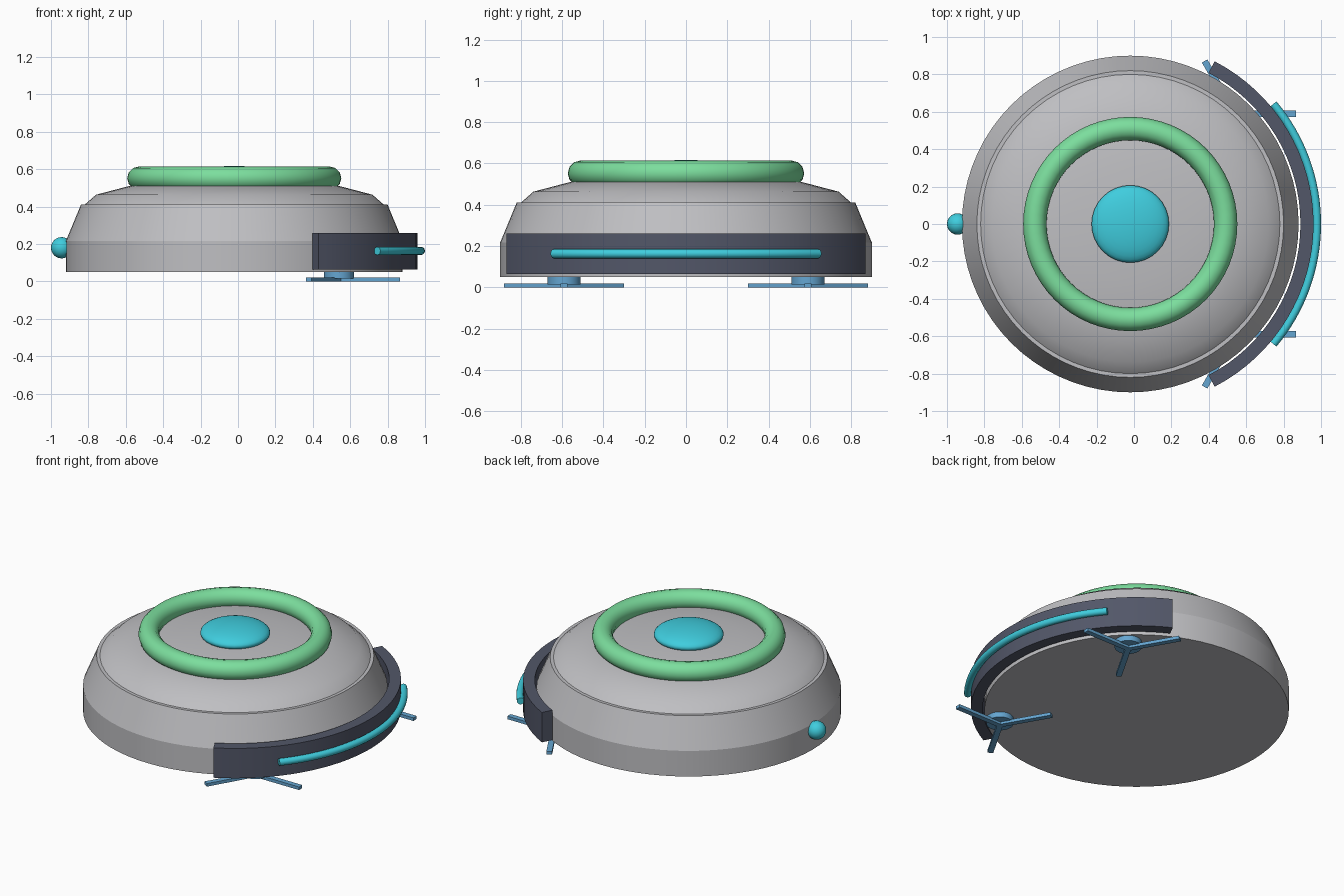
import bpy, bmesh, math
from mathutils import Matrix

if "Cube" in bpy.data.objects:
    bpy.data.objects.remove(bpy.data.objects["Cube"])

CX = -0.02  # axis of the round body


def mat(name, r, g, b):
    m = bpy.data.materials.new(name)
    m.diffuse_color = (r, g, b, 1)
    m.use_nodes = True
    m.node_tree.nodes["Principled BSDF"].inputs["Base Color"].default_value = m.diffuse_color
    return m


GREY = mat("light grey", 0.52, 0.52, 0.54)
GREEN = mat("mint green", 0.20, 0.73, 0.34)
CYAN = mat("cyan", 0.05, 0.61, 0.73)
SLATE = mat("dark slate", 0.085, 0.095, 0.14)
BLUE = mat("brush blue", 0.13, 0.38, 0.64)


def finish(name, bm, material, smooth=30):
    bmesh.ops.recalc_face_normals(bm, faces=bm.faces)
    me = bpy.data.meshes.new(name)
    bm.to_mesh(me)
    bm.free()
    ob = bpy.data.objects.new(name, me)
    bpy.context.collection.objects.link(ob)
    me.materials.append(material)
    bpy.ops.object.select_all(action='DESELECT')
    ob.select_set(True)
    bpy.context.view_layer.objects.active = ob
    bpy.ops.object.shade_smooth_by_angle(angle=math.radians(smooth))
    return ob


def sweep(name, profile, a0, a1, steps, material, closed_profile=True, smooth=30):
    """Turn an (r, z) profile about the body axis from angle a0 to a1."""
    bm = bmesh.new()
    full = abs(a1 - a0 - 2 * math.pi) < 1e-6
    rows = []
    for i in range(steps if full else steps + 1):
        a = a0 + (a1 - a0) * i / steps
        rows.append([bm.verts.new((CX + r * math.cos(a), r * math.sin(a), z)) for r, z in profile])
    n = len(profile)
    for i in range(steps):
        p, q = rows[i], rows[(i + 1) % len(rows)]
        for j in range(n if closed_profile else n - 1):
            k = (j + 1) % n
            bm.faces.new((p[j], q[j], q[k], p[k]))
    if not full:
        bm.faces.new(rows[0])
        bm.faces.new(rows[-1])
    bmesh.ops.remove_doubles(bm, verts=bm.verts, dist=1e-5)
    return finish(name, bm, material, smooth)


def circle(r, z, rad, n):
    return [(r + rad * math.cos(2 * math.pi * i / n), z + rad * math.sin(2 * math.pi * i / n))
            for i in range(n)]


def ball(name, loc, scale, material, u=32, v=16):
    bm = bmesh.new()
    bmesh.ops.create_uvsphere(bm, u_segments=u, v_segments=v, radius=1,
                              matrix=Matrix.Translation(loc) @ Matrix.Diagonal((*scale, 1)))
    return finish(name, bm, material, 60)


TAU = 2 * math.pi

# body shell: straight skirt, then sloped shoulder
sweep("body_shell", [(0, 0.05), (0.90, 0.05), (0.90, 0.217), (0.82, 0.41), (0, 0.41)],
      0, TAU, 72, GREY, False, 20)

# shallow domed lid
ball("domed_lid", (CX, 0, 0.41), (0.80, 0.80, 0.14), GREY, 64, 8)

# green ring and central button
sweep("top_ring", circle(0.51, 0.552, 0.0625, 12), 0, TAU, 64, GREEN, smooth=60)
ball("centre_button", (CX, 0, 0.56), (0.207, 0.207, 0.058), CYAN)

# wrap-round bumper and its light strip
b = math.radians(62.6)
sweep("bumper", [(0.91, 0.065), (0.98, 0.065), (0.98, 0.26), (0.91, 0.26)], -b, b, 32, SLATE)
s = math.radians(40)
sweep("light_strip", circle(0.998, 0.163, 0.022, 12), -s, s, 32, CYAN, smooth=60)

# rear sensor
ball("rear_sensor", (-0.943, 0, 0.18), (0.057, 0.057, 0.057), CYAN, 24, 12)

# two three-armed sweeping brushes
for side, y in (("right", 0.59), ("left", -0.59)):
    bm = bmesh.new()
    bmesh.ops.create_cone(bm, cap_ends=True, segments=32, radius1=0.08, radius2=0.08, depth=0.045,
                          matrix=Matrix.Translation((0.54, y, 0.0375)))
    finish(side + "_brush_hub", bm, BLUE)
    bm = bmesh.new()
    for i in range(3):
        m = (Matrix.Translation((0.54, y, 0.01)) @ Matrix.Rotation(TAU * i / 3, 4, 'Z')
             @ Matrix.Translation((0.1625, 0, 0)) @ Matrix.Diagonal((0.325, 0.034, 0.02, 1)))
        bmesh.ops.create_cube(bm, size=1, matrix=m)
    finish(side + "_brush_arms", bm, BLUE)
